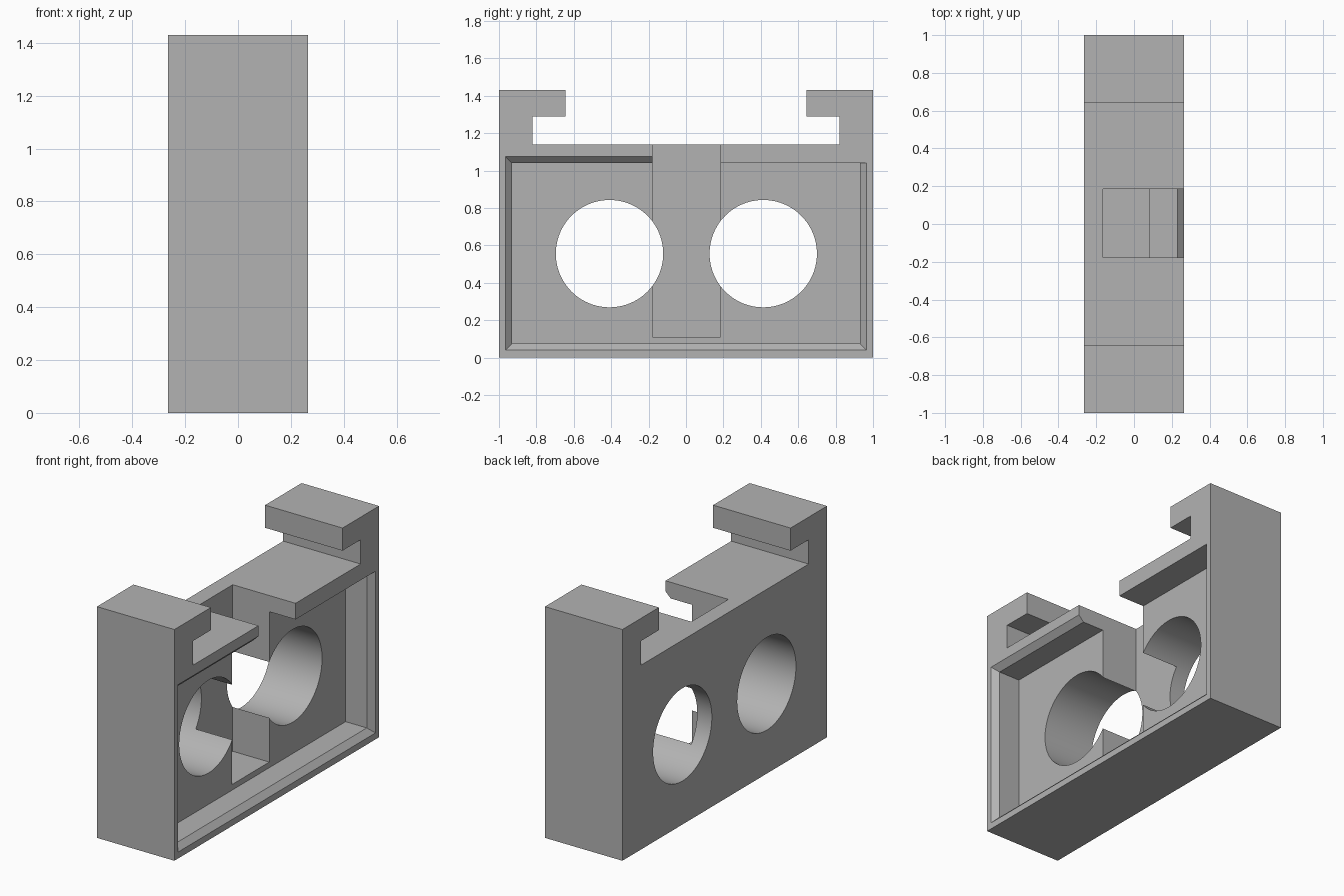
import bpy, bmesh, math

cube = bpy.data.objects.get("Cube")
if cube:
    bpy.data.objects.remove(cube, do_unlink=True)

grey = bpy.data.materials.new("plain grey")
grey.use_nodes = True
colour = (0.45, 0.45, 0.45, 1)
grey.diffuse_color = colour
grey.node_tree.nodes["Principled BSDF"].inputs["Base Color"].default_value = colour

HALF = 0.265      # half thickness of the block
FLOOR = 0.085     # depth of the recess floor
FLARE = 0.23      # where the recess edge starts to widen


def loft(name, sections):
    """Closed solid through matching (x, [(y, z), ...]) sections."""
    bm = bmesh.new()
    rings = [[bm.verts.new((x, y, z)) for y, z in pts] for x, pts in sections]
    for a, b in zip(rings, rings[1:]):
        for i in range(len(a)):
            j = (i + 1) % len(a)
            bm.faces.new((a[i], a[j], b[j], b[i]))
    bm.faces.new(rings[0])
    bm.faces.new(rings[-1])
    bmesh.ops.recalc_face_normals(bm, faces=bm.faces)
    mesh = bpy.data.meshes.new(name)
    bm.to_mesh(mesh)
    bm.free()
    mesh.materials.append(grey)
    obj = bpy.data.objects.new(name, mesh)
    bpy.context.collection.objects.link(obj)
    return obj


def rect(y0, y1, z0, z1):
    return [(y0, z0), (y1, z0), (y1, z1), (y0, z1)]


def circle(y, z, r, n=96):
    return [(y + r * math.cos(2 * math.pi * i / n),
             z + r * math.sin(2 * math.pi * i / n)) for i in range(n)]


# Block with two inward hooks on top
hook = [(1, 0), (1, 1.43), (0.643, 1.43), (0.643, 1.29), (0.82, 1.29), (0.82, 1.14)]
outline = hook + [(-y, z) for y, z in reversed(hook)]
body = loft("hooked_block", [(-HALF, outline), (HALF, outline)])

# Recess in two halves; only the -y half widens along its top edge
out = HALF + 0.035
cutters = []
for name, side, top_flare in (("front_recess", -1, 1), ("back_recess", 1, 0)):
    def half(grow):
        ys = sorted((side * (0.93 + grow), -side * 0.05))
        return rect(*ys, 0.075 - grow, 1.04 + grow * top_flare)
    cutters.append(loft(name, [(FLOOR, half(0)), (FLARE, half(0)), (out, half(0.07))]))

# Vertical slot, open at the top and on the recessed side
slot = rect(-0.178, 0.184, 0.11, 1.3)
cutters.append(loft("slot", [(-0.165, slot), (out, slot)]))

# Two round through holes
for name, y in (("front_hole", -0.409), ("back_hole", 0.413)):
    ring = circle(y, 0.556, 0.287)
    cutters.append(loft(name, [(-out, ring), (out, ring)]))

# Cut everything out of the block
bpy.ops.object.select_all(action='DESELECT')
bpy.context.view_layer.objects.active = body
body.select_set(True)
for cutter in cutters:
    cutter.hide_render = True
    mod = body.modifiers.new(cutter.name, 'BOOLEAN')
    mod.operation = 'DIFFERENCE'
    mod.solver = 'EXACT'
    mod.object = cutter
    bpy.ops.object.modifier_apply(modifier=mod.name)
    bpy.data.objects.remove(cutter, do_unlink=True)
bpy.ops.object.shade_smooth_by_angle(angle=math.radians(25))
